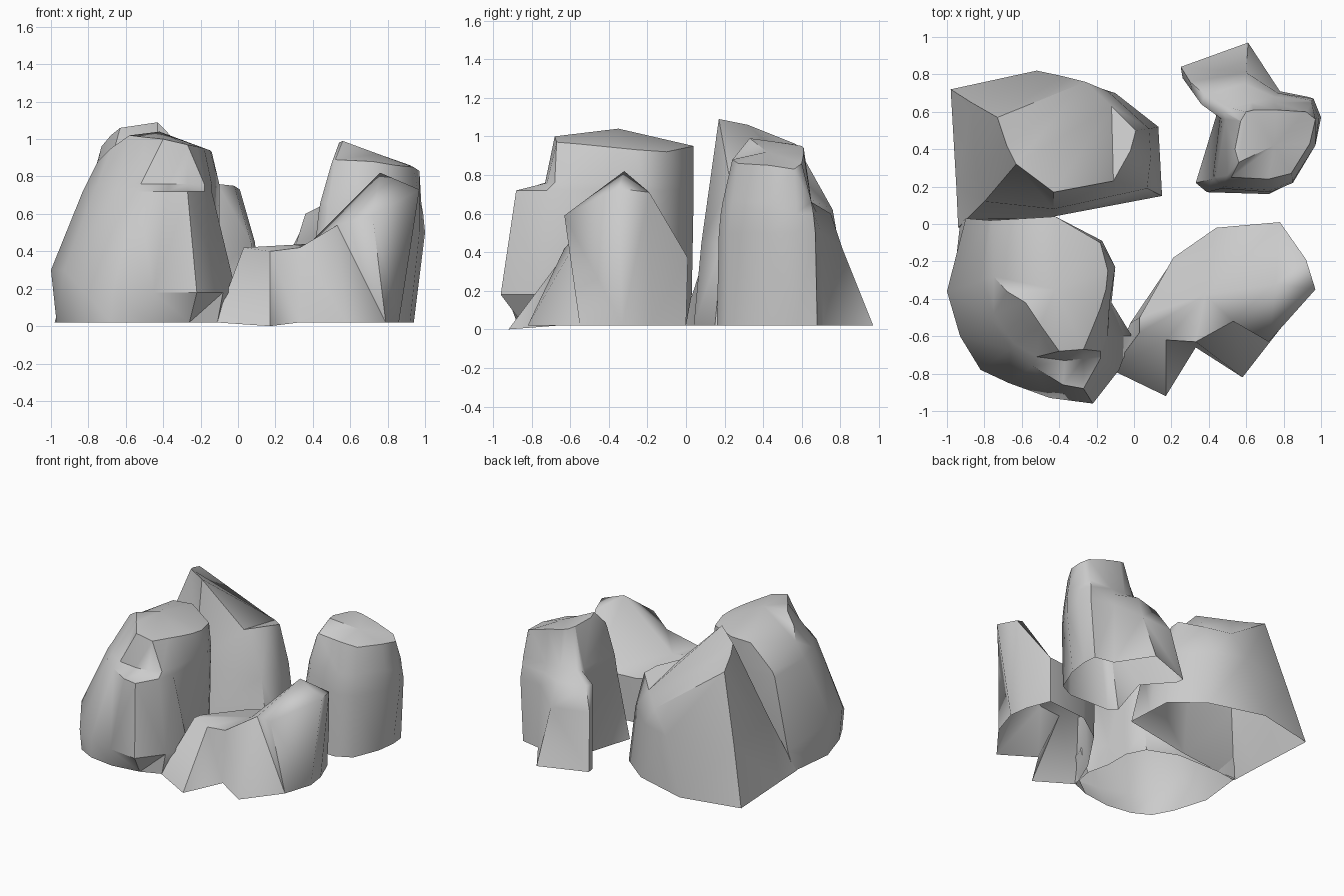
import bpy, bmesh


def rock(name, rings, top, peaks=(), angle=0.7):
    """Loft (z, outline) rings up to a sloped top; the cap is pulled to the given peaks.
    The underside stays open."""
    bm = bmesh.new()
    loops = [[bm.verts.new(p if len(p) == 3 else (*p, z)) for p in pts] for z, pts in rings]
    loops.append([bm.verts.new(p) for p in top])
    n = len(top)
    for low, high in zip(loops, loops[1:]):
        for i in range(n):
            j = (i + 1) % n
            bm.faces.new((low[i], low[j], high[j], high[i]))
    if peaks:
        tips = [bm.verts.new(p) for p in peaks]
        rim = loops[-1]
        near = [min(tips, key=lambda t: (t.co - v.co).xy.length) for v in rim]
        for i in range(n):
            j = (i + 1) % n
            bm.faces.new((rim[i], rim[j], near[j]))
            if near[i] != near[j]:
                bm.faces.new((rim[i], near[j], near[i]))
    else:
        bm.faces.new(loops[-1])
    bmesh.ops.triangulate(bm, faces=bm.faces[:])
    mesh = bpy.data.meshes.new(name)
    bm.to_mesh(mesh)
    bm.free()
    ob = bpy.data.objects.new(name, mesh)
    bpy.context.collection.objects.link(ob)
    bpy.ops.object.select_all(action='DESELECT')
    ob.select_set(True)
    bpy.context.view_layer.objects.active = ob
    bpy.ops.object.shade_smooth_by_angle(angle=angle)


# Front left boulder with an overhanging shoulder and a ledge on its front right side
rock("front_left_boulder", [
    (.02, [(-.97, -.36), (-.89, -.62), (-.81, -.77), (-.68, -.84), (-.48, -.87), (-.26, -.84), (-.11, -.78),
           (-.08, -.6), (-.12, -.42), (-.12, -.23), (-.19, -.09), (-.42, 0), (-.93, .0)]),
    (.18, [(-1, -.36, .3), (-.93, -.6, .3), (-.82, -.78), (-.67, -.85), (-.45, -.93), (-.22, -.96),
           (-.08, -.78), (-.01, -.6), (-.12, -.42), (-.1, -.23), (-.18, -.09), (-.42, .03), (-.9, .03)]),
    (.72, [(-.83, -.31), (-.77, -.5), (-.66, -.67), (-.54, -.76), (-.38, -.86), (-.27, -.88), (-.18, -.72),
           (-.14, -.6), (-.13, -.42), (-.1, -.23), (-.17, -.09), (-.42, .04), (-.78, .02)]),
    (.76, [(-.81, -.3), (-.75, -.48), (-.64, -.64), (-.52, -.71), (-.37, -.73), (-.27, -.72), (-.18, -.68),
           (-.14, -.58), (-.13, -.42), (-.1, -.23), (-.17, -.09), (-.42, .04), (-.76, .02)])],
    [(-.75, -.28, .88), (-.68, -.36, .95), (-.58, -.42, 1.02), (-.5, -.54, 1.01), (-.4, -.68, 1.0),
     (-.27, -.67, .97), (-.22, -.55, .96), (-.18, -.45, .95), (-.15, -.35, .94), (-.14, -.25, .93),
     (-.18, -.1, .92), (-.42, .04, .95), (-.58, .03, .94)],
    [(-.42, -.35, 1.04)])

# Back left boulder, broad at the base, with a slanted top facet
rock("back_left_boulder", [
    (.02, [(-.95, .2), (-.94, -.02), (-.43, .04), (.15, .15), (.14, .34), (.13, .52), (-.1, .7),
           (-.52, .82), (-.98, .72)]),
    (.45, [(-.84, .28), (-.8, .12), (-.43, .08), (.07, .19), (.09, .36), (.08, .51), (-.14, .71),
           (-.38, .79), (-.87, .65)])],
    [(-.68, .42, 1.02), (-.63, .32, 1.06), (-.43, .17, 1.09), (-.11, .23, .76), (-.02, .39, .75),
     (.01, .5, .73), (-.12, .63, .68), (-.26, .76, .62), (-.73, .57, .96)], angle=0.9)

# Back right pillar with a low buttress running out of its back left side
rock("back_right_pillar", [
    (.02, [(.33, .22), (.39, .17), (.72, .16), (.84, .22), (.92, .42), (.94, .57), (.93, .68), (.78, .71),
           (.61, .97), (.25, .84), (.26, .78), (.44, .58)]),
    (.5, [(.42, .24), (.47, .19), (.73, .17), (.85, .22), (.97, .42), (1, .57), (.96, .67), (.77, .7),
          (.6, .81, .42), (.3, .76, .44), (.31, .71, .44), (.46, .57)]),
    (.6, [(.43, .25), (.48, .2), (.73, .18), (.85, .23), (.97, .42), (.99, .57), (.95, .66), (.75, .68),
          (.59, .75), (.38, .69), (.36, .64), (.47, .56)]),
    (.66, [(.44, .25), (.48, .21), (.73, .19), (.85, .24), (.97, .43), (.98, .57), (.95, .65), (.75, .65),
           (.63, .65), (.52, .62), (.48, .6), (.49, .56)])],
    [(.5, .26, .87), (.52, .25, .89), (.72, .24, .88), (.84, .27, .86), (.94, .43, .85), (.97, .56, .83),
     (.92, .6, .86), (.76, .61, .91), (.64, .61, .94), (.6, .6, .95), (.57, .55, .96), (.54, .4, .98)],
    [(.56, .33, .99), (.75, .42, .92)], 1.0)

# Front right low boulder, its top sweeping up to a peak
rock("front_right_boulder", [
    (.02, [(-.12, -.78), (.17, -.92, 0), (.33, -.66), (.58, -.82), (.79, -.55), (.86, -.33), (.84, -.18),
           (.77, 0), (.44, -.03), (.21, -.19), (-.02, -.53)])],
    [(.03, -.58, .42), (.17, -.62, .4), (.33, -.63, .42), (.53, -.52, .54), (.72, -.63, .59), (.97, -.35, .73),
     (.92, -.19, .71), (.78, .01, .37), (.44, -.02, .37), (.21, -.18, .38), (.03, -.5, .41)],
    [(.76, -.32, .82), (.38, -.38, .44)], 1.2)
